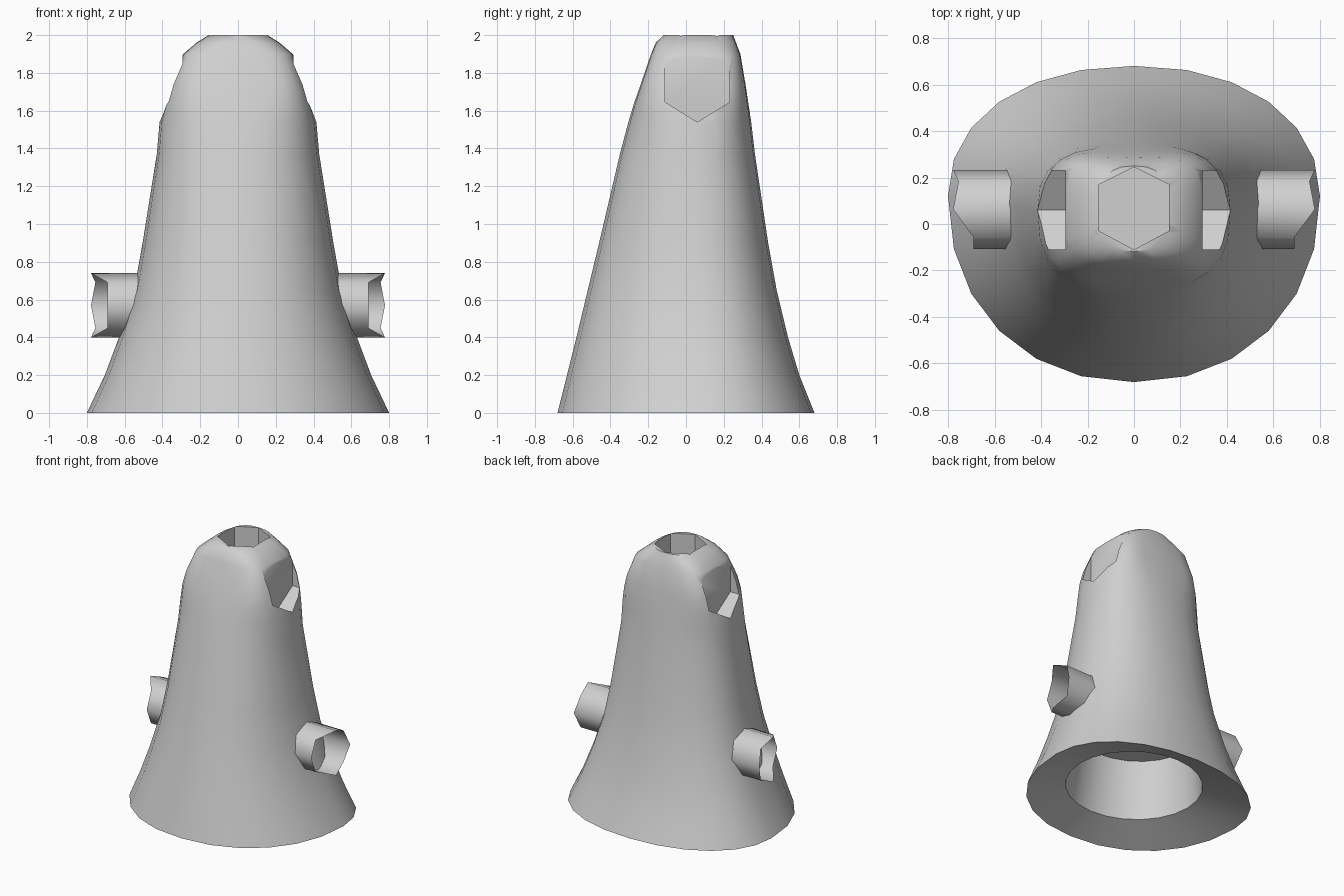
import bpy, bmesh
from math import sin, cos, pi, radians

old = bpy.data.objects.get("Cube")
if old:
    bpy.data.objects.remove(old, do_unlink=True)

grey = bpy.data.materials.new("light_grey")
grey.use_nodes = True
colour = (0.63, 0.63, 0.63, 1)
grey.diffuse_color = colour
grey.node_tree.nodes["Principled BSDF"].inputs["Base Color"].default_value = colour


def loft(name, rings, cap_start=True, cap_end=True):
    """Skin a series of equal-sized rings of points."""
    bm = bmesh.new()
    loops = [[bm.verts.new(p) for p in ring] for ring in rings]
    n = len(loops[0])
    for a, b in zip(loops, loops[1:]):
        for i in range(n):
            j = (i + 1) % n
            bm.faces.new((a[i], a[j], b[j], b[i]))
    if cap_start:
        bm.faces.new(loops[0][::-1])
    if cap_end:
        bm.faces.new(loops[-1])
    bmesh.ops.recalc_face_normals(bm, faces=bm.faces)
    mesh = bpy.data.meshes.new(name)
    bm.to_mesh(mesh)
    bm.free()
    mesh.materials.append(grey)
    obj = bpy.data.objects.new(name, mesh)
    bpy.context.collection.objects.link(obj)
    return obj


def shade(obj, degrees):
    bpy.ops.object.select_all(action='DESELECT')
    obj.select_set(True)
    bpy.context.view_layer.objects.active = obj
    bpy.ops.object.shade_smooth_by_angle(angle=radians(degrees))


def signed_pow(v, e):
    return abs(v) ** e * (1 if v > 0 else -1)


def section(z, rx, front, back, mid, power=2.0, n=24):
    """Rounded ring with separate front and back depths; higher power is squarer."""
    pts = []
    for i in range(n):
        t = 2 * pi * i / n
        c, s = signed_pow(cos(t), 2 / power), signed_pow(sin(t), 2 / power)
        pts.append((rx * c, mid + s * ((back - mid) if s > 0 else (mid - front)), z))
    return pts


# Flared body: top to base, then the hollow underside
body = loft("body", [section(*r) for r in (
    (2.00, 0.155, -0.118, 0.25, 0.065, 2.6),
    (1.96, 0.22, -0.16, 0.265, 0.06, 3.2),
    (1.90, 0.29, -0.185, 0.288, 0.06, 4.0),
    (1.74, 0.352, -0.24, 0.315, 0.06, 4.0),
    (1.64, 0.385, -0.275, 0.33, 0.06, 3.3),
    (1.54, 0.415, -0.305, 0.345, 0.06, 2.6),
    (1.37, 0.43, -0.35, 0.365, 0.06, 2.4),
    (0.90, 0.505, -0.46, 0.435, 0.08, 2.2),
    (0.65, 0.55, -0.52, 0.48, 0.09, 2.2),
    (0.40, 0.63, -0.58, 0.54, 0.10, 2.2),
    (0.20, 0.705, -0.63, 0.60, 0.11, 2.2),
    (0.00, 0.80, -0.68, 0.68, 0.12, 2.15),
    (0.10, 0.48, -0.46, 0.46, 0.00, 2.0),
    (0.52, 0.43, -0.38, 0.40, 0.02, 2.0),
)])

# Hexagonal socket in the crown and side pockets
socket_outline = [(0, 0.245), (-0.15, 0.17), (-0.15, -0.03),
                  (0, -0.11), (0.15, -0.03), (0.15, 0.17)]
cutters = [loft("crown_socket_cutter",
                [[(x, y, z) for x, y in socket_outline] for z in (1.68, 2.1)])]
pocket_outline = [(0.06, 1.54), (0.23, 1.645), (0.23, 1.89), (-0.11, 1.89), (-0.11, 1.645)]
for side, sx in (("left", 1), ("right", -1)):
    cutters.append(loft(side + "_pocket_cutter",
                        [[(sx * x, y, z) for y, z in pocket_outline] for x in (0.295, 0.6)]))
for cutter in cutters:
    cutter.hide_render = True
    cut = body.modifiers.new(cutter.name, 'BOOLEAN')
    cut.operation = 'DIFFERENCE'
    cut.solver = 'EXACT'
    cut.object = cutter

# Bake the cuts, remove the cutters and keep the pocket edges crisp
bpy.context.view_layer.update()
baked = bpy.data.meshes.new_from_object(
    body.evaluated_get(bpy.context.evaluated_depsgraph_get()))
body.modifiers.clear()
body.data = baked
for cutter in cutters:
    bpy.data.objects.remove(cutter, do_unlink=True)
shade(body, 40)

# Open eight-sided side tubes, shorter toward the front
for side, sx in (("left", 1), ("right", -1)):
    inner, outer = [], []
    for i in range(8):
        t = i * pi / 4
        y, z = 0.063 + 0.17 * cos(t), 0.57 + 0.17 * sin(t)
        reach = 0.69 if y < 0 else (0.755 if i % 2 else 0.778)
        inner.append((sx * 0.5, y, z))
        outer.append((sx * reach, y, z))
    shade(loft(side + "_tube", [inner, outer], cap_start=False, cap_end=False), 60)
